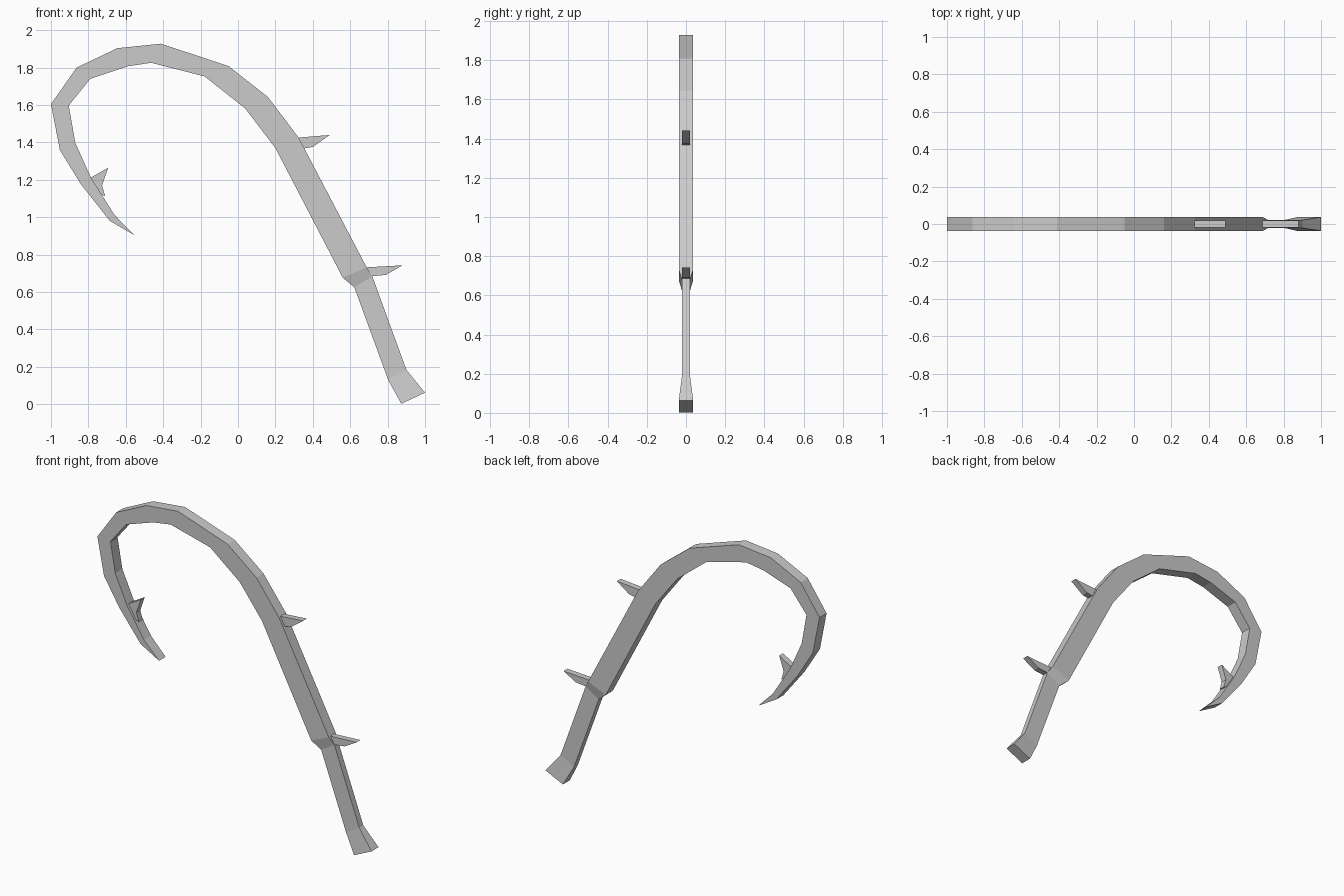
import bpy
import bmesh

if "Cube" in bpy.data.objects:
    bpy.data.objects.remove(bpy.data.objects["Cube"])


def make_object(name, bm):
    bmesh.ops.recalc_face_normals(bm, faces=bm.faces[:])
    mesh = bpy.data.meshes.new(name)
    bm.to_mesh(mesh)
    bm.free()
    obj = bpy.data.objects.new(name, mesh)
    bpy.context.collection.objects.link(obj)
    return obj


def loft(name, stations, tip=None):
    """Rectangular sections (outer x,z, inner x,z, half depth) bridged in order."""
    bm = bmesh.new()
    rings = []
    for ox, oz, ix, iz, d in stations:
        rings.append([bm.verts.new(p) for p in
                      ((ox, -d, oz), (ox, d, oz), (ix, d, iz), (ix, -d, iz))])
    for a, b in zip(rings, rings[1:]):
        for i in range(4):
            j = (i + 1) % 4
            bm.faces.new((a[i], a[j], b[j], b[i]))
    bm.faces.new(rings[0])
    # Close the far end to a chisel edge
    x, z, d = tip
    r = rings[-1]
    t0, t1 = bm.verts.new((x, -d, z)), bm.verts.new((x, d, z))
    bm.faces.new((r[0], r[1], t1, t0))
    bm.faces.new((r[2], r[3], t0, t1))
    bm.faces.new((r[1], r[2], t1))
    bm.faces.new((r[3], r[0], t0))
    return make_object(name, bm)


def barb(name, profile, d=0.02):
    bm = bmesh.new()
    face = bm.faces.new([bm.verts.new((x, -d, z)) for x, z in profile])
    new = bmesh.ops.extrude_face_region(bm, geom=[face], use_keep_orig=True)
    verts = [v for v in new["geom"] if isinstance(v, bmesh.types.BMVert)]
    bmesh.ops.translate(bm, verts=verts, vec=(0, 2 * d, 0))
    return make_object(name, bm)


# Flared pommel, slim grip, collar and curved hook in one continuous body
W, N = 0.037, 0.021
loft("hooked_shaft", [
    (1.0, 0.062, 0.873, 0.003, W),
    (0.90, 0.185, 0.803, 0.13, N),
    (0.718, 0.685, 0.622, 0.625, N),
    (0.688, 0.732, 0.56, 0.677, W),
    (0.325, 1.425, 0.20, 1.37, W),
    (0.16, 1.643, 0.038, 1.582, W),
    (-0.05, 1.808, -0.178, 1.753, W),
    (-0.412, 1.928, -0.465, 1.826, W),
    (-0.645, 1.904, -0.59, 1.807, W),
    (-0.863, 1.80, -0.79, 1.74, W),
    (-1.0, 1.605, -0.905, 1.597, W),
    (-0.952, 1.358, -0.87, 1.398, W),
    (-0.84, 1.177, -0.785, 1.21, W),
    (-0.685, 0.98, -0.66, 1.012, W),
], tip=(-0.552, 0.903, 0.034))

# Thorn barbs, roots sunk into the body
barb("upper_barb", [(0.322, 1.426), (0.49, 1.44), (0.40, 1.376),
                    (0.352, 1.368), (0.31, 1.39)])
barb("collar_barb", [(0.682, 0.732), (0.88, 0.743), (0.79, 0.692),
                     (0.712, 0.684), (0.67, 0.70)])
barb("hook_barb", [(-0.787, 1.212), (-0.694, 1.265), (-0.727, 1.17),
                   (-0.71, 1.112), (-0.75, 1.13)])
